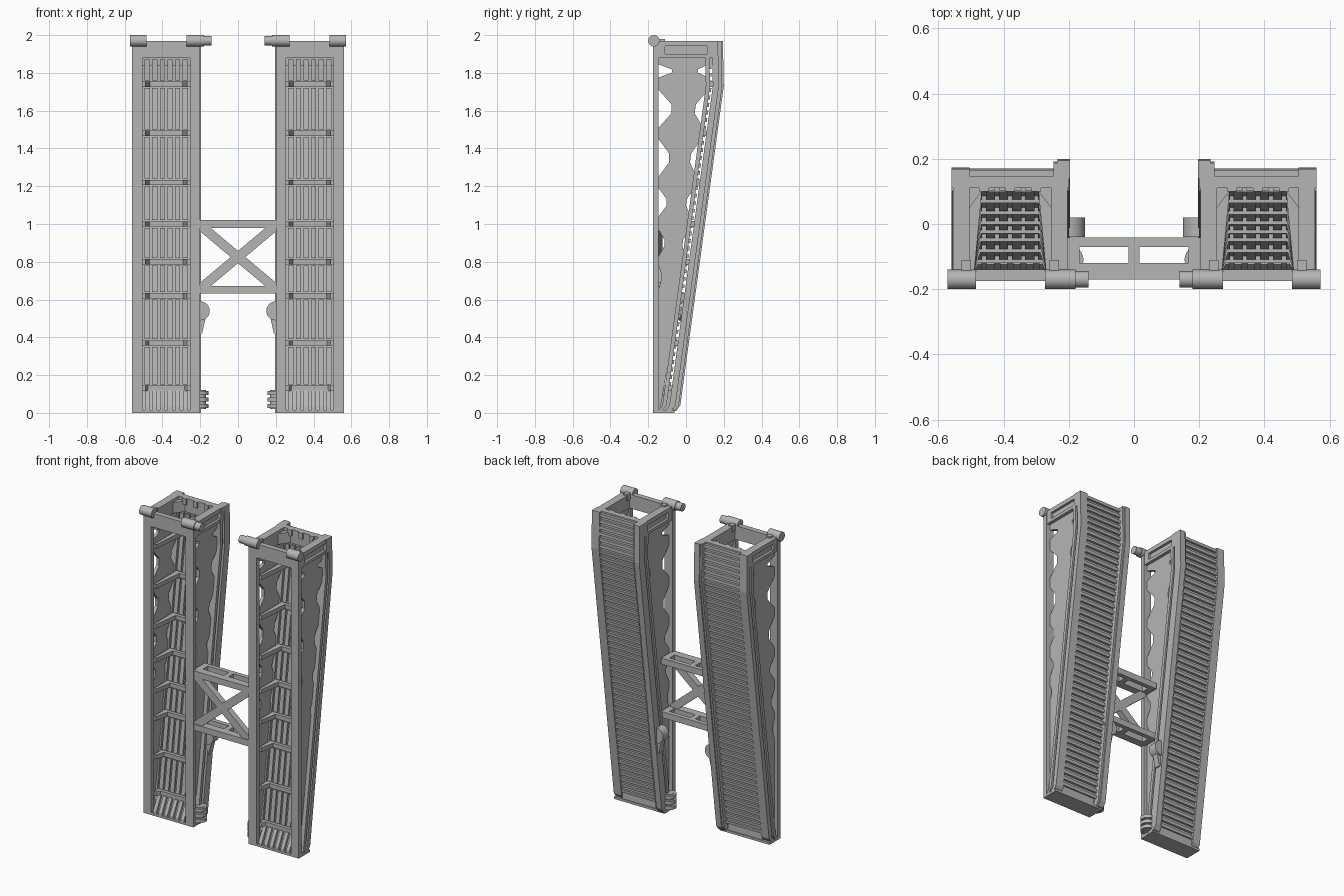
import bpy, bmesh, math

if "Cube" in bpy.data.objects:
    bpy.data.objects.remove(bpy.data.objects["Cube"], do_unlink=True)

steel = bpy.data.materials.new("light_grey_steel")
steel.use_nodes = True
GREY = (0.46, 0.46, 0.46, 1)
steel.diffuse_color = GREY
steel.node_tree.nodes["Principled BSDF"].inputs["Base Color"].default_value = GREY

MID = 0.38        # centre line of one track
TOP = 1.97        # top of the track
BEND = 1.73       # where the roadway bends
FRONT = -0.145    # back of the front flanges
LEVELS = [0.13, 0.37, 0.62, 0.8, 1.0, 1.22, 1.48, 1.74]


def place(axis, a, b, c):
    """Turn a 2D profile point plus a depth into a 3D point."""
    return {"x": (c, a, b), "y": (a, c, b), "z": (a, b, c)}[axis]


def prisms(name, parts, mirror=True):
    """One object from several extruded profiles: (axis, points, low, high)."""
    bm = bmesh.new()
    for axis, pts, lo, hi in parts:
        ends = [[bm.verts.new(place(axis, a, b, c)) for a, b in pts] for c in (lo, hi)]
        for ring in ends:
            bm.faces.new(ring)
        for i in range(len(pts)):
            j = (i + 1) % len(pts)
            bm.faces.new((ends[0][i], ends[0][j], ends[1][j], ends[1][i]))
    bmesh.ops.recalc_face_normals(bm, faces=bm.faces)
    mesh = bpy.data.meshes.new(name)
    bm.to_mesh(mesh)
    bm.free()
    mesh.materials.append(steel)
    ob = bpy.data.objects.new(name, mesh)
    bpy.context.collection.objects.link(ob)
    if mirror:
        ob.modifiers.new("mirror", "MIRROR").use_mirror_merge = False
    return ob


def box(x0, x1, y0, y1, z0, z1):
    return ("z", [(x0, y0), (x1, y0), (x1, y1), (x0, y1)], z0, z1)


def disc(axis, a, b, r, lo, hi, n=24):
    turn = [2 * math.pi * i / n for i in range(n)]
    return (axis, [(a + r * math.cos(t), b + r * math.sin(t)) for t in turn], lo, hi)


def both_sides(lo, hi):
    """A width range on the outer side and its reflection on the inner side."""
    return [(lo, hi), (2 * MID - hi, 2 * MID - lo)]


def smooth(ob):
    bpy.ops.object.select_all(action="DESELECT")
    ob.select_set(True)
    bpy.context.view_layer.objects.active = ob
    bpy.ops.object.shade_smooth_by_angle(angle=math.radians(35))


def back(z):
    """Depth of the rear kerb edge at height z."""
    if z < 0.04:
        return -0.06 + 0.75 * z
    if z < BEND:
        return -0.03 + 0.23 * (z - 0.04) / (BEND - 0.04)
    return 0.2 - 0.02 * (z - BEND)


def strip(near, far, z0, z1):
    """Side profile of a band lying between two offsets in front of the rear edge."""
    zs = [z0] + [z for z in (0.04, BEND) if z0 < z < z1] + [z1]
    return [(back(z) - near, z) for z in zs] + [(back(z) - far, z) for z in reversed(zs)]


def toothed(under, low, high, z0, z1, pitch):
    """Side profile of a plate with square cleats on its rear face."""
    pts = []
    for i in range(int((z1 - z0) / pitch)):
        z = z0 + i * pitch
        m = z + pitch / 2
        pts += [(back(z) - low, z), (back(m) - low, m),
                (back(m) - high, m), (back(z + pitch) - high, z + pitch)]
    end = pts[-1][1]
    return pts + [(back(z) - under, z) for z in (end, BEND, z0)]


# Front flanges with the sill and top plate
prisms("front_flange", [box(a, b, -0.175, FRONT, 0, TOP) for a, b in both_sides(0.505, 0.56)]
       + [box(0.255, 0.505, -0.175, -0.14, 1.88, TOP),
          box(0.2, 0.56, -0.175, -0.06, 0, 0.015)])

# Side webs with trapezoid cut-outs along both edges
NOTCHES = [(0.66, 0.78, 0.015), (0.83, 0.97, 0.03), (1.04, 1.19, 0.042),
           (1.25, 1.45, 0.055), (1.51, 1.71, 0.068), (1.775, 1.845, 0.07)]
front_edge, rear_edge = [(FRONT, 0)], [(back(0) - 0.08, 0)]
for lo, hi, deep in NOTCHES:
    tip = (hi - lo) * 0.38
    for z, cut in ((lo, 0), (lo + tip, deep), (hi - tip, deep), (hi, 0)):
        front_edge.append((FRONT + cut, z))
        rear_edge.append((back(z) - 0.08 - cut * 0.8, z))
front_edge.append((FRONT, 1.9))
rear_edge.append((back(1.9) - 0.08, 1.9))
web = front_edge + rear_edge[::-1]
prisms("side_web", [("x", web, a, b) for a, b in both_sides(0.515, 0.535)])

# Rear flanges of the webs and the short posts that carry the roadway
flange = [("x", strip(0.095, 0.073, 0.01, 1.9), a, b) for a, b in both_sides(0.505, 0.56)]
posts = [("x", strip(0.08, 0.05, z - 0.015, z + 0.015), a, b)
         for z in LEVELS + [1.86] for a, b in both_sides(0.51, 0.55)]
prisms("rear_flange", flange + posts)

# Roadway with cleats, outer edge rail and raised inner kerb
prisms("roadway", [("x", toothed(0.056, 0.045, 0.03, 0.04, TOP, 0.04), 0.245, 0.505)])
prisms("outer_rail", [("x", strip(0.058, 0.026, 0, TOP), 0.505, 0.56)])
prisms("inner_kerb", [("x", strip(0.056, 0.008, 0, TOP), 0.197, 0.247),
                      ("x", strip(0.01, 0, 0.01, TOP), 0.197, 0.235)])

# Inner ribbing: a toothed backing plate with long upright bars
prisms("backing_plate", [("x", toothed(0.082, 0.078, 0.064, 0.12, 1.88, 0.04), 0.255, 0.505)])
bars = []
for low, high in zip(LEVELS, LEVELS[1:] + [1.89]):
    for i in range(6):
        x = 0.28 + 0.04 * i
        bars.append(("x", strip(0.094, 0.08, low + 0.02, high - 0.02), x - 0.014, x + 0.014))
prisms("upright_bar", bars)

# U-shaped cross frames
frames = []
for z in LEVELS:
    rear = back(z) - 0.08
    for s in (-1, 1):
        frames.append(("z", [(MID + s * 0.125, FRONT), (MID + s * 0.11, FRONT),
                             (MID + s * 0.085, rear), (MID + s * 0.125, rear)],
                       z - 0.014, z + 0.014))
    frames.append(box(0.255, 0.505, rear - 0.022, rear + 0.005, z - 0.014, z + 0.014))
prisms("cross_frame", frames)

# Toe: sloped base with fingers
prisms("toe", [("x", [(-0.165, 0), (-0.065, 0), (-0.07, 0.13), (-0.105, 0.13)], 0.255, 0.505)]
       + [("x", [(-0.175, 0), (-0.1, 0), (-0.085, 0.12), (-0.125, 0.12), (-0.172, 0.03)],
           0.268 + 0.04 * i, 0.292 + 0.04 * i) for i in range(6)])

# Collar around the open top
collar = [box(0.2, 0.56, 0.11, 0.147, 1.88, TOP)]
for a, b in both_sides(0.505, 0.54):
    collar.append(box(a, b, -0.15, 0.12, 1.88, TOP))
for a, b in both_sides(0.54, 0.556):
    collar += [box(a, b, -0.15, 0.12, 1.88, 1.9), box(a, b, -0.15, 0.12, 1.942, TOP),
               box(a, b, -0.15, -0.11, 1.9, 1.942)]
for s in (-1, 1):
    collar.append(("z", [(MID + s * 0.125, 0.11), (MID + s * 0.08, 0.11),
                         (MID + s * 0.125, 0.05)], 1.88, 1.95))
collar += [box(x - 0.015, x + 0.015, 0.1, 0.112, 1.93, TOP) for x in (0.3, 0.38, 0.46)]
prisms("top_collar", collar)

# Hinge barrels with brackets
smooth(prisms("hinge_barrel", [disc("x", -0.17, 1.97, 0.03, 0.485, 0.573),
                               disc("x", -0.17, 1.97, 0.03, 0.18, 0.273),
                               disc("x", -0.17, 1.97, 0.025, 0.14, 0.18)]))
prisms("hinge_bracket", [box(a, b, -0.16, -0.11, 1.94, 1.98)
                         for a, b in both_sides(0.5, 0.53)])

# Lugs on the inner sides
smooth(prisms("side_lug", [disc("y", 0.2, 0.54, 0.05, -0.04, 0.02)]))
prisms("lug_stem", [("y", [(0.19, 0.42), (0.225, 0.42), (0.225, 0.6), (0.165, 0.53)],
                     -0.03, 0.01)])
smooth(prisms("toe_coupling", [disc("z", 0.2, -0.11, 0.045, z, z + 0.022)
                               for z in (0.025, 0.06, 0.095)]
              + [disc("z", 0.2, -0.11, 0.03, 0.02, 0.12)]))

# Brace between the tracks: two slotted beams and a diagonal cross
beams = []
for z in (0.632, 0.98):
    beams += [box(-0.21, 0.21, -0.17, -0.12, z, z + 0.04),
              box(-0.21, 0.21, -0.07, -0.042, z, z + 0.04)]
    for x0, x1 in ((-0.21, -0.168), (-0.017, 0.017), (0.168, 0.21)):
        beams.append(box(x0, x1, -0.12, -0.07, z, z + 0.04))
prisms("brace_beam", beams, mirror=False)
prisms("brace_diagonal", [("y", [(-0.2 * s, 0.65), (-0.17 * s, 0.65),
                                 (0.2 * s, 0.96), (0.2 * s, 1.0),
                                 (0.17 * s, 1.0), (-0.2 * s, 0.69)], -0.165, -0.125)
                          for s in (-1, 1)], mirror=False)
